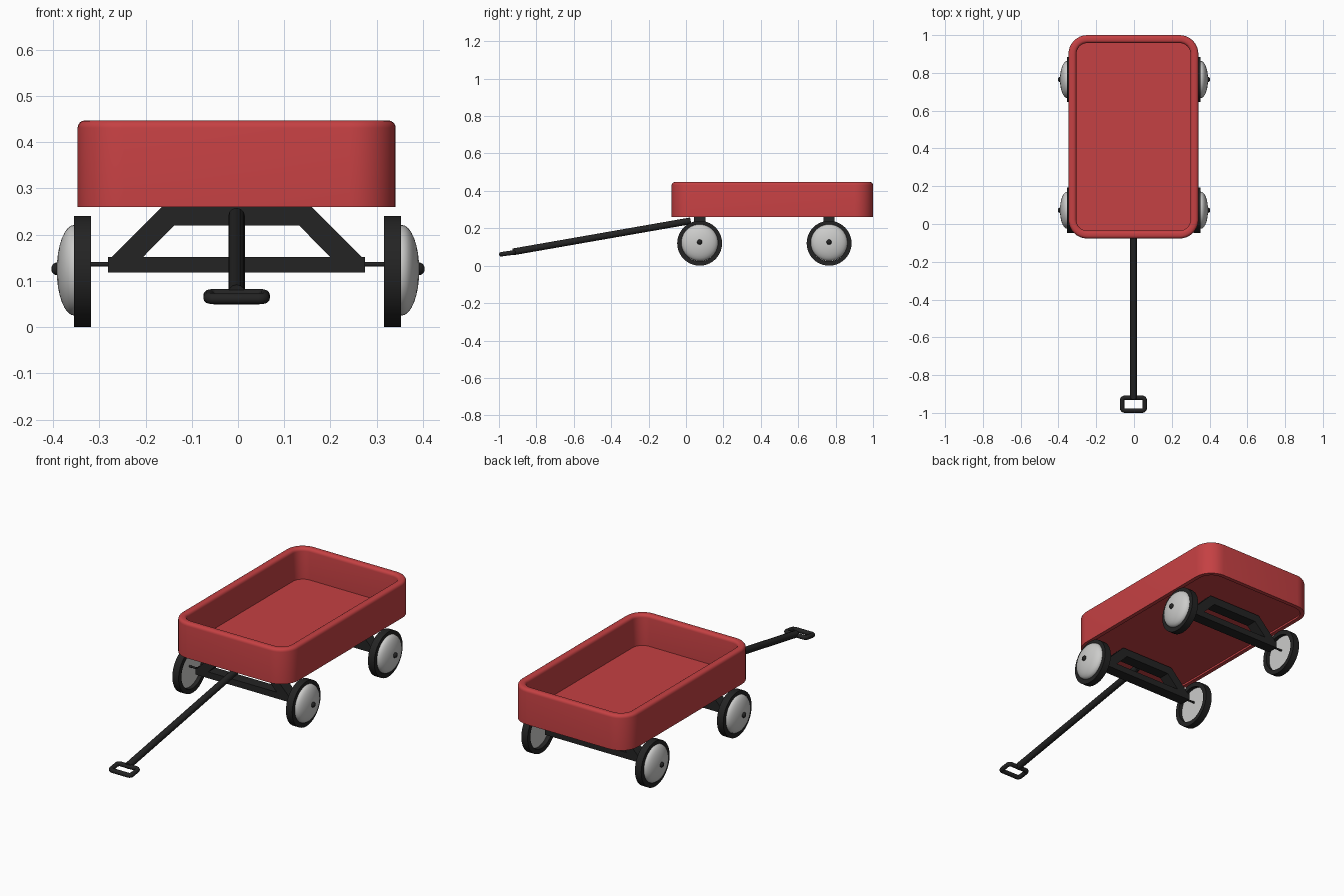
import bpy, bmesh, math
from mathutils import Vector

old = bpy.data.objects.get("Cube")
if old:
    bpy.data.objects.remove(old, do_unlink=True)

CX = -0.003                    # centre line of the wagon
TRAY_FRONT, TRAY_BACK = -0.077, 1.0
AXLES = {"front": 0.073, "rear": 0.765}


def material(name, colour):
    m = bpy.data.materials.new(name)
    m.use_nodes = True
    m.diffuse_color = (*colour, 1)
    bsdf = m.node_tree.nodes["Principled BSDF"]
    bsdf.inputs["Base Color"].default_value = (*colour, 1)
    bsdf.inputs["Roughness"].default_value = 0.6
    return m


RED = material("red paint", (0.56, 0.052, 0.056))
BLACK = material("black", (0.017, 0.017, 0.017))
SILVER = material("silver", (0.6, 0.6, 0.59))


def finish(name, bm, mat, angle=None):
    bmesh.ops.recalc_face_normals(bm, faces=bm.faces)
    mesh = bpy.data.meshes.new(name)
    bm.to_mesh(mesh)
    bm.free()
    obj = bpy.data.objects.new(name, mesh)
    bpy.context.collection.objects.link(obj)
    mesh.materials.append(mat)
    if angle:
        bpy.ops.object.select_all(action='DESELECT')
        obj.select_set(True)
        bpy.context.view_layer.objects.active = obj
        bpy.ops.object.shade_smooth_by_angle(angle=math.radians(angle))
    return obj


def bridge(bm, a, b):
    n = len(a)
    for i in range(n):
        bm.faces.new((a[i], a[(i + 1) % n], b[(i + 1) % n], b[i]))


def rounded_rect(half_x, half_y, radius, steps):
    """Points of a rounded rectangle around the origin."""
    pts = []
    for k, (sx, sy) in enumerate(((1, 1), (-1, 1), (-1, -1), (1, -1))):
        for i in range(steps + 1):
            a = math.pi / 2 * (k + i / steps)
            pts.append((sx * (half_x - radius) + radius * math.cos(a),
                        sy * (half_y - radius) + radius * math.sin(a)))
    return pts


def lathe_x(name, profile, centre, side, mat, closed=False, segments=40):
    """Spin (x, radius) points about the x axis."""
    bm = bmesh.new()
    rings = []
    for x, r in profile:
        rings.append([bm.verts.new((centre[0] + side * x,
                                    centre[1] + r * math.cos(2 * math.pi * i / segments),
                                    centre[2] + r * math.sin(2 * math.pi * i / segments)))
                      for i in range(segments)])
    for a, b in zip(rings, rings[1:]):
        bridge(bm, a, b)
    if closed:
        bridge(bm, rings[-1], rings[0])
    else:
        bm.faces.new(rings[0])
        bm.faces.new(rings[-1])
    return finish(name, bm, mat, 40)


def add_prism(bm, outline, y0, y1):
    """Extrude an x-z outline along y."""
    a = [bm.verts.new((CX + x, y0, z)) for x, z in outline]
    b = [bm.verts.new((CX + x, y1, z)) for x, z in outline]
    bridge(bm, a, b)
    bm.faces.new(a)
    bm.faces.new(b)


def tube(name, points, radius, mat, cyclic=False):
    """Round bar along a path."""
    curve = bpy.data.curves.new(name, 'CURVE')
    curve.dimensions = '3D'
    curve.bevel_depth = radius
    curve.bevel_resolution = 4
    curve.use_fill_caps = True
    spline = curve.splines.new('POLY')
    spline.points.add(len(points) - 1)
    for p, co in zip(spline.points, points):
        p.co = (*co, 1)
    spline.use_cyclic_u = cyclic
    obj = bpy.data.objects.new(name, curve)
    bpy.context.collection.objects.link(obj)
    curve.materials.append(mat)
    return obj


# Tray: rounded-rectangle sections from the recessed underside, over the rim, to the floor
bottom, top, wall, rim = 0.26, 0.447, 0.042, 0.016
sections = [(0.022, bottom + 0.01), (0.022, bottom), (0, bottom)]
for i in range(5):
    a = math.pi / 2 * i / 4
    sections.append((rim * (1 - math.cos(a)), top - rim * (1 - math.sin(a))))
for i in range(5):
    a = math.pi / 2 * i / 4
    sections.append((wall - rim * (1 - math.sin(a)), top - rim * (1 - math.cos(a))))
sections.append((wall, 0.282))

bm = bmesh.new()
mid_y, half_y = (TRAY_FRONT + TRAY_BACK) / 2, (TRAY_BACK - TRAY_FRONT) / 2
loops = [[bm.verts.new((CX + x, mid_y + y, z))
          for x, y in rounded_rect(0.344 - inset, half_y - inset, 0.1 - inset, 8)]
         for inset, z in sections]
for a, b in zip(loops, loops[1:]):
    bridge(bm, a, b)
bm.faces.new(loops[0])
bm.faces.new(loops[-1])
finish("tray", bm, RED, 35)

# Axle supports, axles and wheels
for place, y in AXLES.items():
    bm = bmesh.new()
    y0, y1 = y - 0.03, y + 0.03
    add_prism(bm, [(-0.278, 0.118), (0.278, 0.118), (0.278, 0.152), (-0.278, 0.152)], y0, y1)
    add_prism(bm, [(-0.135, 0.22), (0.135, 0.22), (0.16, 0.262), (-0.16, 0.262)], y0, y1)
    for s in (1, -1):
        add_prism(bm, [(s * 0.27, 0.152), (s * 0.202, 0.152),
                       (s * 0.135, 0.22), (s * 0.16, 0.262)], y0, y1)
    finish(place + "_axle_support", bm, BLACK)

    tube(place + "_axle", [(-0.36, y, 0.136), (0.36, y, 0.136)], 0.005, BLACK)

    for side, label in ((1, "left"), (-1, "right")):
        centre = (-0.001, y, 0.12)
        lathe_x(f"{place}_{label}_tire",
                [(0.317, 0.12), (0.354, 0.12), (0.354, 0.096), (0.317, 0.096)],
                centre, side, BLACK, closed=True)
        dome = [(0.338, 0.098)]
        for i in range(8):
            a = math.pi / 2 * i / 8
            dome.append((0.354 + 0.038 * math.sin(a), 0.098 * math.cos(a)))
        lathe_x(f"{place}_{label}_hubcap", dome, (0, y, 0.123), side, SILVER)
        nut = [(0.38, 0.014)]
        for i in range(5):
            a = math.pi / 2 * i / 5
            nut.append((0.39 + 0.014 * math.sin(a), 0.014 * math.cos(a)))
        lathe_x(f"{place}_{label}_axle_nut", nut, (0, y, 0.126), side, BLACK, segments=16)

# Pull rod and its grip loop, both on the same slope
start, end = Vector((CX, 0.025, 0.24)), Vector((CX, -0.925, 0.074))
tube("pull_rod", [start, end], 0.018, BLACK)
grip = [(CX + x, -0.954 + y, 0.066 + 0.14 * y)
        for x, y in rounded_rect(0.06, 0.034, 0.014, 4)]
tube("grip_loop", grip, 0.012, BLACK, cyclic=True)
